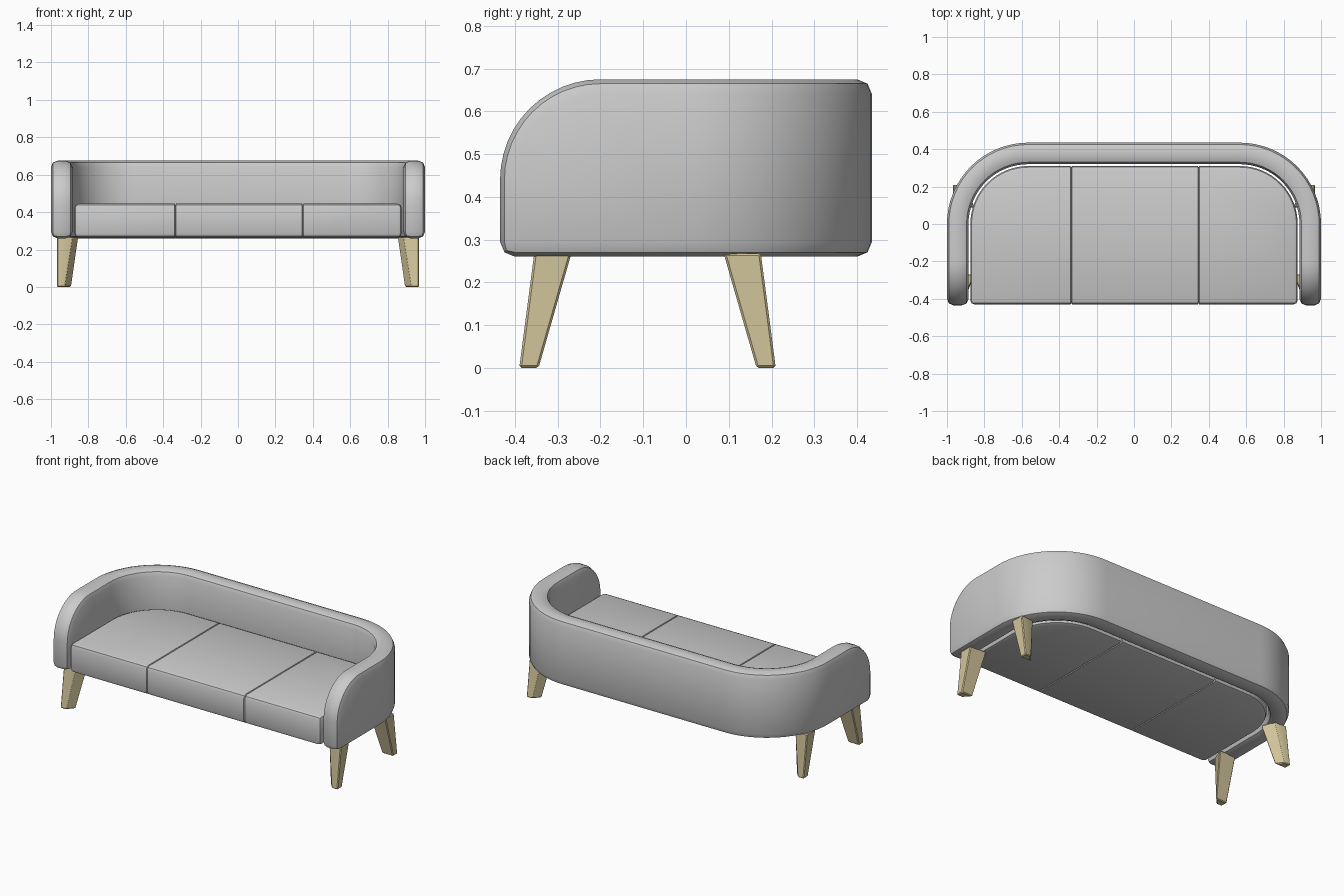
import bpy, bmesh
from math import sin, cos, pi, radians

if "Cube" in bpy.data.objects:
    bpy.data.objects.remove(bpy.data.objects["Cube"])

Z0, Z1 = 0.26, 0.675          # shell bottom and top
YF = -0.435                   # front of the arms
CX, RO, RI = 0.565, 0.435, 0.32   # back corner centre, outer and inner radius


def bevel_sharp(bm, width, segments):
    """Weld, fix normals and round every edge sharper than 35 degrees."""
    bmesh.ops.remove_doubles(bm, verts=bm.verts, dist=1e-5)
    bmesh.ops.recalc_face_normals(bm, faces=bm.faces)
    edges = [e for e in bm.edges if e.calc_face_angle(0) > radians(35)]
    bmesh.ops.bevel(bm, geom=edges, offset=width, segments=segments,
                    profile=0.5, affect='EDGES', clamp_overlap=False)


def finish(bm, name, material=None):
    bmesh.ops.recalc_face_normals(bm, faces=bm.faces)
    mesh = bpy.data.meshes.new(name)
    bm.to_mesh(mesh)
    bm.free()
    obj = bpy.data.objects.new(name, mesh)
    bpy.context.collection.objects.link(obj)
    if material:
        mesh.materials.append(material)
    bpy.ops.object.select_all(action='DESELECT')
    obj.select_set(True)
    bpy.context.view_layer.objects.active = obj
    bpy.ops.object.shade_smooth_by_angle(angle=radians(30))
    return obj


def add_face(bm, points):
    bm.faces.new([bm.verts.new(p) for p in points])


# Wraparound arms and back
bm = bmesh.new()
R, N = 0.235, 12
side = [(YF, Z0)]
side += [(YF + R - R * cos(pi / 2 * i / N), Z1 - R + R * sin(pi / 2 * i / N))
         for i in range(N + 1)]
side += [(0, Z1), (0, Z0)]
for s in (1, -1):
    xo, xi = s * (CX + RO), s * (CX + RI)
    for x in (xo, xi):
        add_face(bm, [(x, y, z) for y, z in side])
    for i in range(len(side)):
        if i == len(side) - 2:      # joins the back here
            continue
        (ya, za), (yb, zb) = side[i], side[(i + 1) % len(side)]
        add_face(bm, [(xo, ya, za), (xo, yb, zb), (xi, yb, zb), (xi, ya, za)])

M = 16
stations = [(CX, pi / 2 * i / M) for i in range(M + 1)]
stations += [(-CX, pi / 2 + pi / 2 * i / M) for i in range(M + 1)]


def section(c, a):
    return [(c + r * cos(a), r * sin(a), z)
            for r, z in ((RO, Z0), (RO, Z1), (RI, Z1), (RI, Z0))]


for p, q in zip(stations, stations[1:]):
    A, B = section(*p), section(*q)
    for k in range(4):
        j = (k + 1) % 4
        add_face(bm, [A[k], A[j], B[j], B[k]])
bevel_sharp(bm, 0.035, 2)
finish(bm, "arms_and_back")

# Seat with rounded back corners
bm = bmesh.new()
RS = 0.31
outline = [(-CX - RS, -0.43), (CX + RS, -0.43)]
outline += [(c + RS * cos(a), RS * sin(a)) for c, a in stations]
add_face(bm, [(x, y, 0.265) for x, y in outline])
ext = bmesh.ops.extrude_face_region(bm, geom=bm.faces[:])
bmesh.ops.translate(bm, vec=(0, 0, 0.18),
                    verts=[v for v in ext["geom"] if isinstance(v, bmesh.types.BMVert)])
bevel_sharp(bm, 0.022, 2)
# Grooves dividing the seat into three cushions
for seam in (-0.335, 0.345):
    for d in (-0.004, 0, 0.004):
        bmesh.ops.bisect_plane(bm, geom=bm.verts[:] + bm.edges[:] + bm.faces[:],
                               plane_co=(seam + d, 0, 0), plane_no=(1, 0, 0))
    for v in bm.verts:
        if abs(v.co.x - seam) < 1e-4:
            v.co.y = -0.06 + (v.co.y + 0.06) * 0.98
            v.co.z = 0.355 + (v.co.z - 0.355) * 0.92
finish(bm, "seat")

# Tapered splayed wooden legs, mirrored left/right and front/back
wood = bpy.data.materials.new("wood")
wood.diffuse_color = (0.65, 0.56, 0.33, 1)
wood.use_nodes = True
wood.node_tree.nodes["Principled BSDF"].inputs["Base Color"].default_value = wood.diffuse_color
YM = -0.09                    # mirror line between front and back legs
for sy, fb in ((1, "front"), (-1, "back")):
    for sx, lr in ((1, "right"), (-1, "left")):
        bm = bmesh.new()
        top = [(0.968, -0.355), (0.968, -0.268), (0.853, -0.268), (0.886, -0.355)]
        low = [(0.968, -0.39), (0.968, -0.345), (0.89, -0.345), (0.93, -0.39)]
        rings = []
        for ring, z in ((low, 0), (top, 0.268)):
            rings.append([bm.verts.new((sx * x, YM + sy * (y - YM), z)) for x, y in ring])
        bm.faces.new(rings[0])
        bm.faces.new(rings[1])
        for k in range(4):
            j = (k + 1) % 4
            bm.faces.new([rings[0][k], rings[0][j], rings[1][j], rings[1][k]])
        bevel_sharp(bm, 0.005, 1)
        finish(bm, f"{fb}_{lr}_leg", wood)
